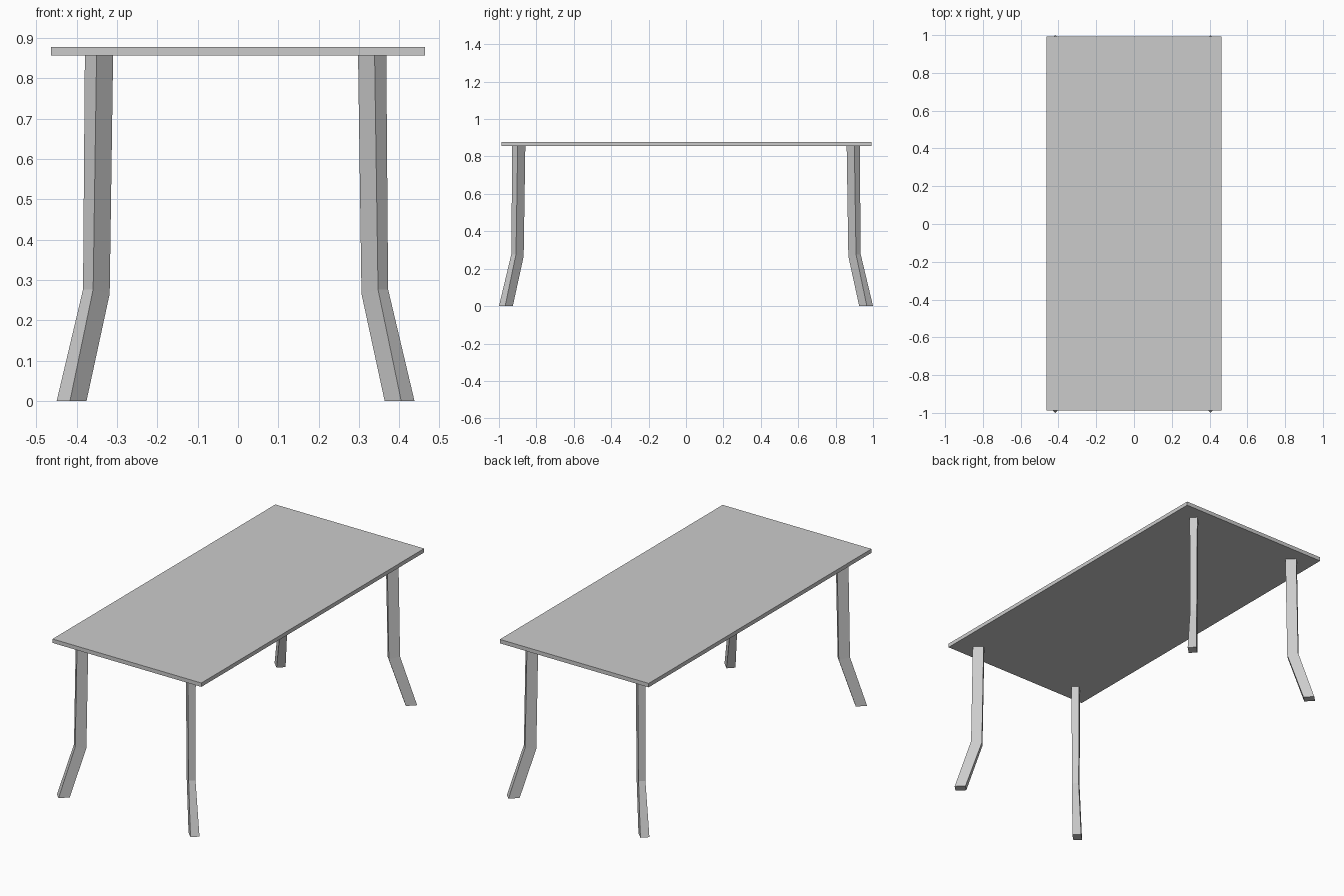
import bpy, bmesh

if "Cube" in bpy.data.objects:
    bpy.data.objects.remove(bpy.data.objects["Cube"])

TOP_Z, THICK = 0.856, 0.022
LEG_CENTRE_X = -0.006

# Leg sections: outer reach x, outer reach y, half-diagonal width, depth, outer z, inner z
SECTIONS = [
    (0.4435, 1.000, 0.033, 0.041, 0.0, 0.0),
    (0.378, 0.934, 0.025, 0.041, 0.277, 0.266),
    (0.3735, 0.929, 0.029, 0.041, TOP_Z, TOP_Z),
]


def finish(name, bm):
    bmesh.ops.recalc_face_normals(bm, faces=bm.faces)
    mesh = bpy.data.meshes.new(name)
    bm.to_mesh(mesh)
    bm.free()
    obj = bpy.data.objects.new(name, mesh)
    bpy.context.collection.objects.link(obj)
    return obj


def leg(name, sx, sy):
    """Bent bar turned 45 degrees so its narrow side faces the table corner."""
    bm = bmesh.new()
    rings = []
    for x, y, w, d, zo, zi in SECTIONS:
        corners = [(x, y - w, zo), (x - w, y, zo),
                   (x - w - d, y - d, zi), (x - d, y - w - d, zi)]
        rings.append([bm.verts.new((LEG_CENTRE_X + sx * cx, sy * cy, cz))
                      for cx, cy, cz in corners])
    for a, b in zip(rings, rings[1:]):
        for i in range(4):
            j = (i + 1) % 4
            bm.faces.new((a[i], a[j], b[j], b[i]))
    bm.faces.new(rings[0])
    bm.faces.new(rings[-1])
    return finish(name, bm)


# Tabletop slab
bm = bmesh.new()
bmesh.ops.create_cube(bm, size=1)
bmesh.ops.scale(bm, vec=(0.926, 1.98, THICK), verts=bm.verts)
bmesh.ops.translate(bm, vec=(0, 0.003, TOP_Z + THICK / 2), verts=bm.verts)
finish("tabletop", bm)

# Four splayed legs
for y_name, sy in (("front", -1), ("back", 1)):
    for x_name, sx in (("left", -1), ("right", 1)):
        leg(f"{y_name}_{x_name}_leg", sx, sy)
